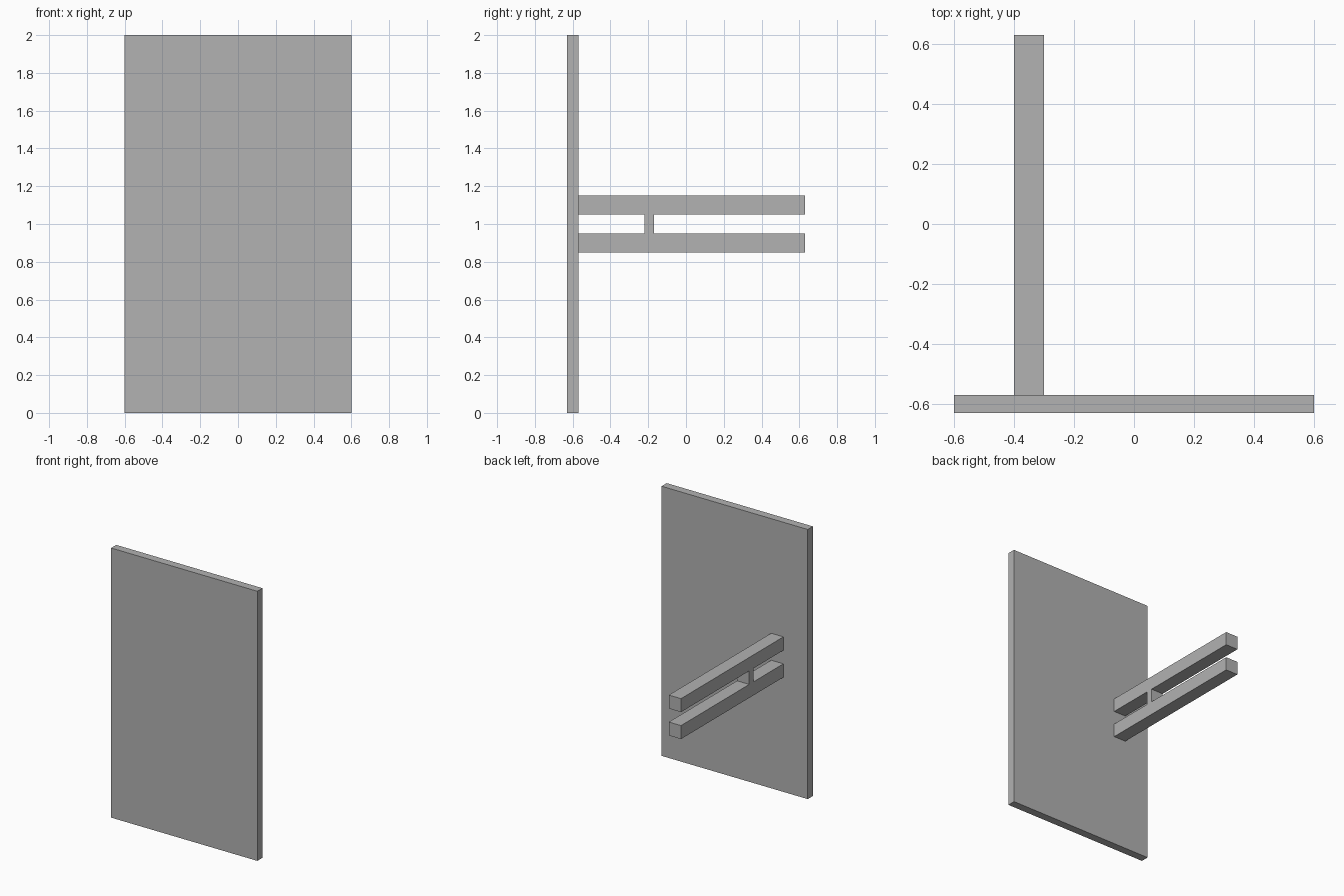
import bpy
import bmesh
from mathutils import Vector

cube = bpy.data.objects.get("Cube")
if cube:
    bpy.data.objects.remove(cube, do_unlink=True)

# Single grey material
grey = bpy.data.materials.new("plain_grey")
grey.use_nodes = True
colour = (0.445, 0.445, 0.445, 1)
grey.diffuse_color = colour
grey.node_tree.nodes["Principled BSDF"].inputs["Base Color"].default_value = colour


def extrude_profile(name, profile, x0, x1):
    """Extrude a (y, z) outline from x0 to x1."""
    bm = bmesh.new()
    face = bm.faces.new([bm.verts.new((x0, y, z)) for y, z in profile])
    result = bmesh.ops.extrude_face_region(bm, geom=[face])
    moved = [v for v in result["geom"] if isinstance(v, bmesh.types.BMVert)]
    bmesh.ops.translate(bm, verts=moved, vec=Vector((x1 - x0, 0, 0)))
    bmesh.ops.recalc_face_normals(bm, faces=bm.faces)
    mesh = bpy.data.meshes.new(name)
    bm.to_mesh(mesh)
    bm.free()
    mesh.materials.append(grey)
    obj = bpy.data.objects.new(name, mesh)
    bpy.context.collection.objects.link(obj)
    return obj


FRONT, PANEL_BACK, BAR_END = -0.63, -0.57, 0.63

# Upright panel
extrude_profile("front_panel",
                [(FRONT, 0), (PANEL_BACK, 0), (PANEL_BACK, 2), (FRONT, 2)],
                -0.6, 0.6)

# Twin bars joined by a short strut, as one H-shaped outline mirrored about mid height
MID, INNER, OUTER = 1.0, 0.05, 0.15
STRUT_FRONT, STRUT_BACK = -0.22, -0.17
upper = [(STRUT_FRONT, INNER), (PANEL_BACK, INNER), (PANEL_BACK, OUTER),
         (BAR_END, OUTER), (BAR_END, INNER), (STRUT_BACK, INNER)]
outline = [(y, MID + h) for y, h in upper]
outline += [(y, MID - h) for y, h in reversed(upper)]
extrude_profile("twin_bar_bracket", outline, -0.4, -0.3)
